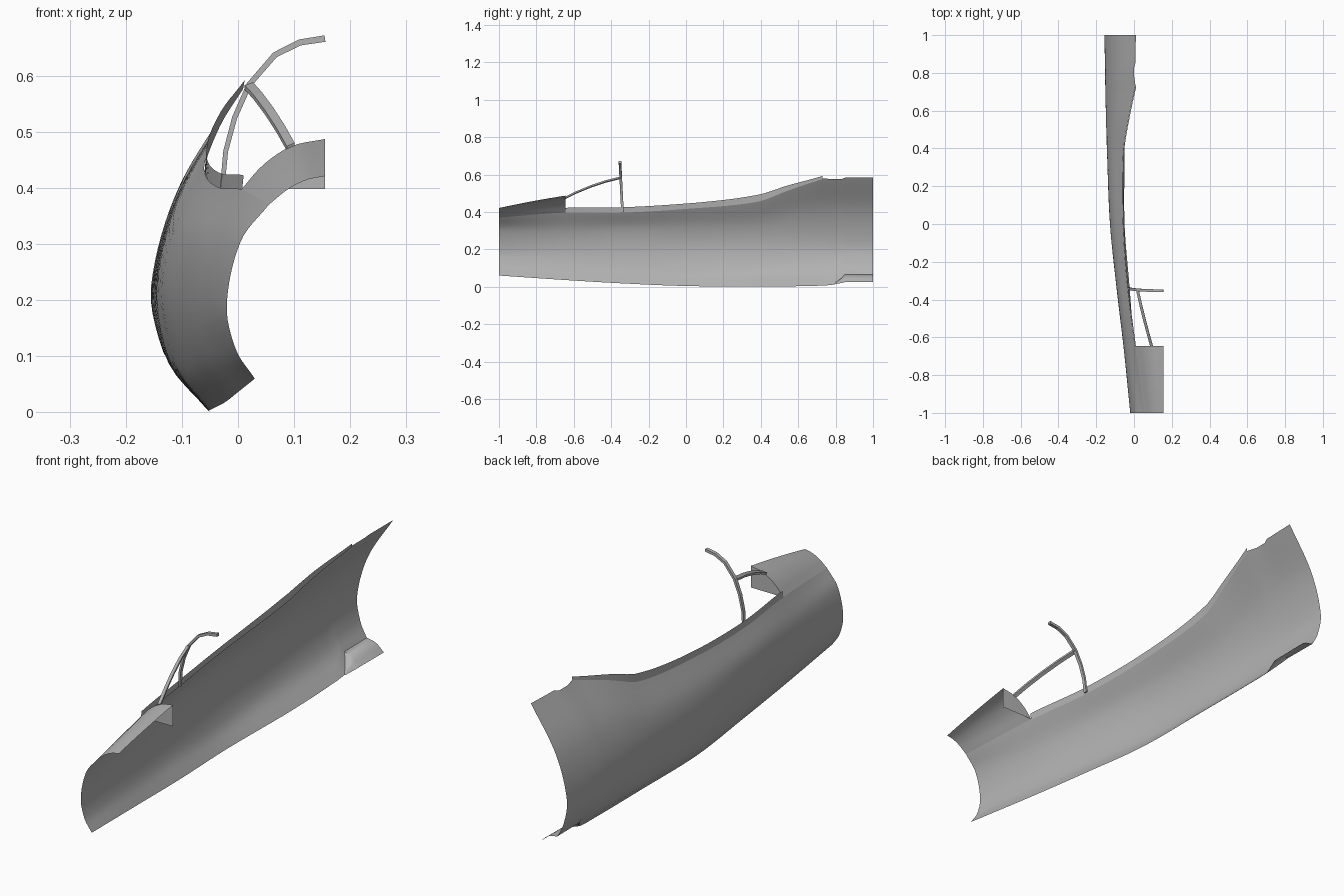
import bpy, math
from mathutils import Vector

if "Cube" in bpy.data.objects:
    bpy.data.objects.remove(bpy.data.objects["Cube"])

grey = bpy.data.materials.new("grey_metal")
grey.diffuse_color = (0.45, 0.45, 0.45, 1)
grey.use_nodes = True
grey.node_tree.nodes["Principled BSDF"].inputs["Base Color"].default_value = grey.diffuse_color


def make(name, verts, faces, smooth=True):
    me = bpy.data.meshes.new(name)
    me.from_pydata([tuple(v) for v in verts], [], faces)
    me.materials.append(grey)
    ob = bpy.data.objects.new(name, me)
    bpy.context.collection.objects.link(ob)
    if smooth:
        bpy.ops.object.select_all(action='DESELECT')
        ob.select_set(True)
        bpy.context.view_layer.objects.active = ob
        bpy.ops.object.shade_smooth_by_angle(angle=math.radians(35))
    return ob


def sheet(name, rows):
    n = len(rows[0])
    faces = [(i*n+j, i*n+j+1, (i+1)*n+j+1, (i+1)*n+j)
             for i in range(len(rows)-1) for j in range(n-1)]
    return make(name, [v for r in rows for v in r], faces)


def hermite(ts, ps, t):
    """Smooth curve through points ps at parameters ts."""
    k = 0
    while k < len(ts)-2 and t > ts[k+1]:
        k += 1

    def tangent(i):
        a, b = max(i-1, 0), min(i+1, len(ts)-1)
        return (ps[b]-ps[a]) / (ts[b]-ts[a])
    h = ts[k+1]-ts[k]
    s = (t-ts[k])/h
    return (ps[k]*(2*s**3-3*s*s+1) + tangent(k)*h*(s**3-2*s*s+s)
            + ps[k+1]*(3*s*s-2*s**3) + tangent(k+1)*h*(s**3-s*s))


def smooth_section(pts, steps):
    ts = [0.0]
    for a, b in zip(pts, pts[1:]):
        ts.append(ts[-1] + (b-a).length)
    return [hermite(ts, pts, ts[-1]*i/steps) for i in range(steps+1)]


def station(y, *xz):
    return y, [Vector((x, y, z)) for x, z in xz]


# Side shell sections: bottom edge, lower, widest, upper, top edge
front = [
    station(-1, (.03, .06), (-.003, .11), (-.02, .19), (.005, .305), (.055, .37)),
    station(-.645, (0, .036), (-.037, .1), (-.056, .19), (-.042, .3), (.006, .397)),
    station(-.34, (-.023, .018), (-.07, .09), (-.092, .195), (-.08, .31), (-.033, .40)),
    station(0, (-.05, .004), (-.1, .075), (-.127, .2), (-.11, .315), (-.057, .42)),
    station(.38, (-.05, .001), (-.118, .085), (-.143, .21), (-.122, .33), (-.056, .458)),
    station(.55, (-.052, .002), (-.122, .087), (-.148, .215), (-.115, .365), (-.03, .52)),
    station(.73, (-.056, .006), (-.125, .09), (-.152, .22), (-.105, .395), (.008, .58)),
]
rear = [
    station(.78, (-.058, .01), (-.127, .095), (-.153, .22), (-.105, .4), (.001, .575)),
    station(.83, (-.09, .045), (-.132, .11), (-.154, .22), (-.105, .4), (.001, .575)),
    station(.85, (-.108, .066), (-.137, .12), (-.154, .22), (-.105, .4), (.007, .583)),
    station(1, (-.11, .066), (-.138, .12), (-.155, .225), (-.105, .402), (.01, .585)),
]
ys = [s[0] for s in front]


def controls(y):
    return [hermite(ys, [s[1][k] for s in front], y) for k in range(5)]


def span(a, b, n):
    return [a + (b-a)*i/n for i in range(n+1)]


stops = span(-1, -.645, 8) + span(-.645, .73, 34)[1:]
rows = [smooth_section(controls(y), 24) for y in stops]
rows += [smooth_section(s[1], 24) for s in rear]
sheet("side_shell", rows)

# Nose cowl, sharing the upper edge of the shell
c0 = [(.055, .37), (.09, .398), (.122, .414), (.155, .421)]
c1 = [(.006, .397), (.045, .441), (.095, .474), (.155, .487)]
cowl = []
for y in span(-1, -.645, 8):
    t = (y+1)/.355
    edge = controls(y)[4]
    pts = [edge] + [Vector((a[0]+(b[0]-a[0])*t, y, a[1]+(b[1]-a[1])*t + .006*t*(1-t)*2))
                    for a, b in zip(c0[1:], c1[1:])]
    cowl.append(smooth_section(pts, 12))
sheet("nose_cowl", cowl)

# Flat bulkhead closing the back of the cowl
rim = list(cowl[-1]) + [Vector((.155, -.645, .398))]
make("cowl_bulkhead", rim, [tuple(range(len(rim)))], smooth=False)

# Sill rail along the cockpit opening
rail = []
for y in span(-.645, .73, 34):
    e = controls(y)[4]
    h = .025 + .008*max(0, 1-abs(y-.36)/.3) - .013*max(0, (y-.45)/.28)
    rail.append([e + Vector((.001, 0, -.004)), e + Vector((.004, 0, h))])
sheet("sill_rail", rail)

# Rounded fairing under the rear of the shell
fair = []
for y, a, m, b in [(.78, (-.058, .01), (-.057, .0105), (-.055, .01)),
                   (.83, (-.09, .045), (-.064, .042), (-.04, .02)),
                   (.85, (-.108, .066), (-.07, .056), (-.034, .025)),
                   (1, (-.11, .066), (-.07, .057), (-.032, .026))]:
    fair.append(smooth_section([Vector((x, y, z)) for x, z in (b, m, a)], 8))
sheet("rear_fairing", fair)


def beam(name, pts, sides, ups):
    """Rectangular bar along pts, with half-width vectors per point."""
    verts, faces = [], []
    for p, s, u in zip(pts, sides, ups):
        verts += [p+s+u, p-s+u, p-s-u, p+s-u]
    for i in range(len(pts)-1):
        for j in range(4):
            k = (j+1) % 4
            faces.append((i*4+j, i*4+k, i*4+4+k, i*4+4+j))
    e = len(verts)-4
    faces += [(3, 2, 1, 0), (e, e+1, e+2, e+3)]
    return make(name, verts, faces, smooth=False)


# Windscreen arch
arch = [Vector((x, -.34-.05*(z-.405), z)) for x, z in
        [(-.028, .4), (-.022, .465), (-.006, .525), (.02, .584),
         (.066, .637), (.11, .659), (.155, .666)]]
normals = []
for i in range(len(arch)):
    d = arch[min(i+1, len(arch)-1)] - arch[max(i-1, 0)]
    normals.append(Vector((-d.z, 0, d.x)).normalized() * (.004 + .0003*i))
beam("windscreen_arch", arch, [Vector((0, .007, 0))]*len(arch), normals)

# Curved strut from arch to cowl
strut = [Vector(p) for p in [(.019, -.352, .582), (.036, -.43, .563),
                             (.056, -.51, .536), (.076, -.585, .505), (.094, -.65, .473)]]
beam("windscreen_strut", strut, [Vector((.007, .002, .003))]*5, [Vector((0, -.001, .004))]*5)
